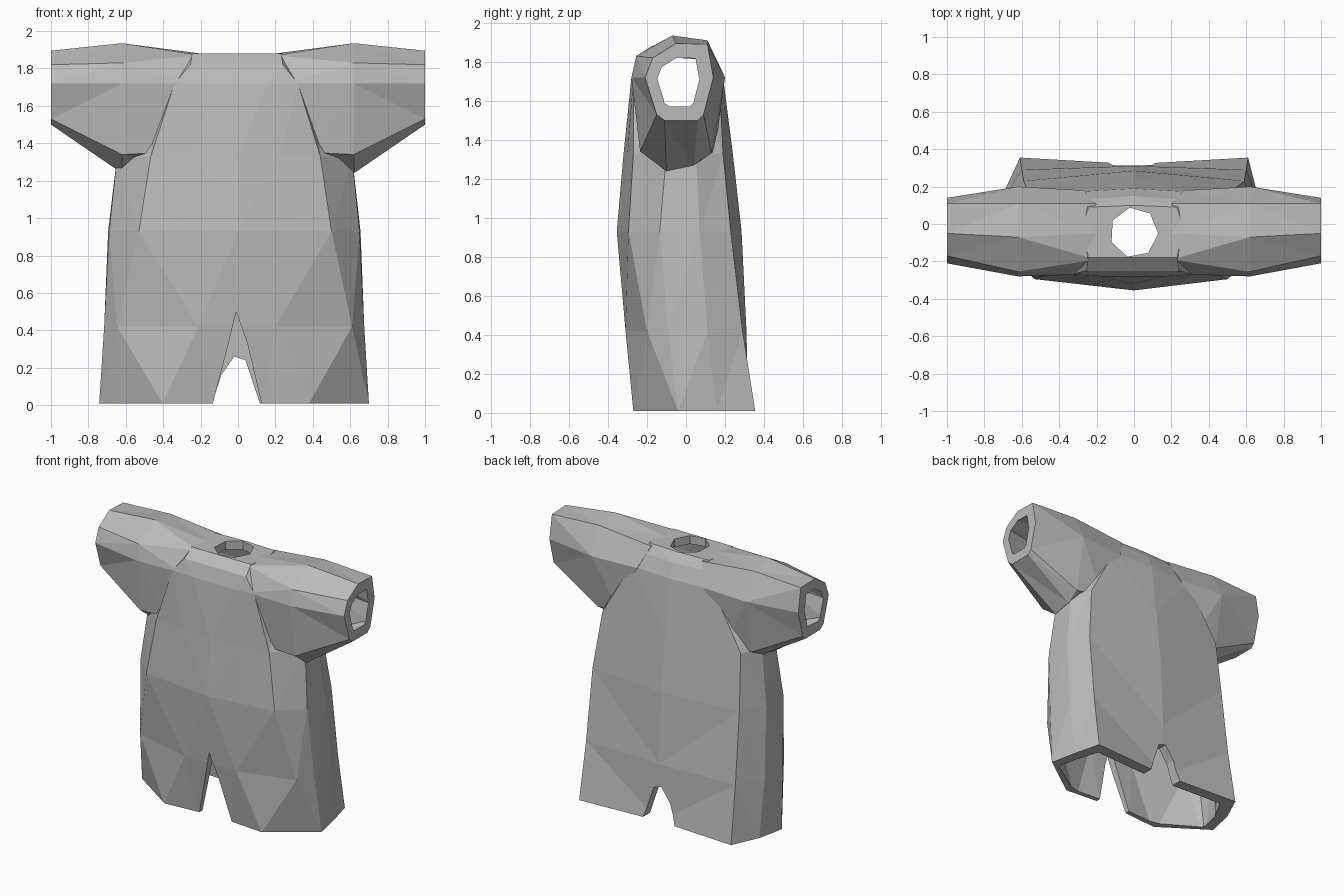
import bpy, bmesh, math

if "Cube" in bpy.data.objects:
    bpy.data.objects.remove(bpy.data.objects["Cube"])

cloth = bpy.data.materials.new("grey cloth")
cloth.diffuse_color = (0.5, 0.5, 0.5, 1)
cloth.use_nodes = True
cloth.node_tree.nodes["Principled BSDF"].inputs["Base Color"].default_value = cloth.diffuse_color


def loft(name, rings):
    """Closed solid skinned through rings of equal point count."""
    bm = bmesh.new()
    vs = [[bm.verts.new(p) for p in r] for r in rings]
    n = len(rings[0])
    for a, b in zip(vs, vs[1:]):
        for i in range(n):
            j = (i + 1) % n
            bm.faces.new((a[i], a[j], b[j], b[i]))
    bm.faces.new(vs[0][::-1])
    bm.faces.new(vs[-1])
    bmesh.ops.triangulate(bm, faces=bm.faces[:])
    bmesh.ops.recalc_face_normals(bm, faces=bm.faces[:])
    me = bpy.data.meshes.new(name)
    bm.to_mesh(me)
    bm.free()
    me.materials.append(cloth)
    ob = bpy.data.objects.new(name, me)
    bpy.context.collection.objects.link(ob)
    return ob


def combine(target, other, op):
    mod = target.modifiers.new(op, 'BOOLEAN')
    mod.operation, mod.solver, mod.object = op, 'EXACT', other
    bpy.context.view_layer.objects.active = target
    bpy.ops.object.modifier_apply(modifier=mod.name)
    bpy.data.objects.remove(other)


# torso half sections: z, then front centre, front middle, front corner,
# side front, side back, back corner, back centre as (x, y)
TORSO = [
    (0.01, [(0, -.25), (.13, -.25), (.38, -.27), (.70, -.04), (.66, .16), (.61, .355), (0, .32)]),
    (0.42, [(0, -.31), (.20, -.31), (.61, -.20), (.675, -.09), (.67, .11), (.60, .29), (0, .31)]),
    (0.93, [(0, -.355), (.25, -.325), (.50, -.295), (.65, -.135), (.655, .07), (.59, .23), (0, .285)]),
    (1.33, [(0, -.32), (.22, -.30), (.44, -.27), (.61, -.10), (.61, .05), (.54, .19), (0, .24)]),
    (1.72, [(0, -.28), (.16, -.28), (.32, -.27), (.40, -.10), (.40, .05), (.32, .17), (0, .19)]),
    (1.82, [(0, -.25), (.12, -.25), (.24, -.25), (.32, -.10), (.32, .04), (.27, .13), (0, .15)]),
    (1.88, [(0, -.18), (.11, -.18), (.23, -.18), (.25, -.08), (.25, .02), (.23, .09), (0, .10)]),
]


def torso(name, sx=1, sy=1, z0=0, z1=0):
    rings = []
    for k, (z, half) in enumerate(TORSO):
        z += z0 if k == 0 else z1 if k == len(TORSO) - 1 else 0
        left = [(-x * (1.06 if y < .2 else 1), y) for x, y in half[-2:0:-1]]
        rings.append([(x * sx, -.03 + (y + .03) * sy, z) for x, y in half + left])
    return loft(name, rings)


# sleeve sections (y, z): shoulder root, widest part, cuff
ROOT = [(-.05, 1.88), (.11, 1.87), (.18, 1.72), (.15, 1.35), (.04, 1.3), (-.1, 1.3), (-.235, 1.35), (-.27, 1.72), (-.19, 1.87)]
WIDE = [(-.07, 1.935), (.11, 1.91), (.20, 1.72), (.13, 1.33), (.04, 1.27), (-.1, 1.24), (-.235, 1.34), (-.28, 1.72), (-.255, 1.83)]
CUFF = [(-.05, 1.895), (.11, 1.89), (.14, 1.72), (.09, 1.53), (.06, 1.50), (-.11, 1.50), (-.15, 1.53), (-.21, 1.72), (-.17, 1.82)]


def shrink(ring, cy, cz, s):
    return [(cy + (y - cy) * s, cz + (z - cz) * s) for y, z in ring]


def sleeve(name, side, inner=False):
    a, b, c = ROOT, WIDE, CUFF
    if inner:
        a, b, c = shrink(a, -.04, 1.62, .74), shrink(b, -.04, 1.62, .74), shrink(c, -.045, 1.705, .6)
    back, end = (.08, 1.02) if inner else (.02, 1)
    rings = [[(.22 - back + max(0, 1.88 - z) * .42, y, z) for y, z in a],
             [(.62, y, z) for y, z in b], [(end, y, z) for y, z in c]]
    return loft(name, [[(x * side, y, z) for x, y, z in r] for r in rings])


# outer garment
tunic = torso("tunic")
for s in (-1, 1):
    combine(tunic, sleeve("sleeve", s), 'UNION')

# hollow interior, open at the hem and cuffs
hollow = torso("hollow", .9, .8, -.1, -.06)
for s in (-1, 1):
    combine(hollow, sleeve("sleeve_hollow", s, True), 'UNION')
combine(tunic, hollow, 'DIFFERENCE')

# neck opening
neck = [[(.13 * math.cos(t), -.045 + .135 * math.sin(t), z)
         for t in (math.radians(100 + i * 360 / 7) for i in range(7))] for z in (1.7, 2.0)]
combine(tunic, loft("neck_cut", neck), 'DIFFERENCE')

# hem slits, taller in front than at the back
slit_front = [[(-.145, y, -.03), (.135, y, -.03), (.05, y, .33), (-.01, y, .5), (-.05, y, .33)] for y in (-.6, 0)]
slit_back = [[(-.15, y, -.03), (.13, y, -.03), (.04, y, .24), (-.02, y, .26), (-.09, y, .16)] for y in (-.05, .6)]
for cut in (slit_front, slit_back):
    combine(tunic, loft("slit_cut", cut), 'DIFFERENCE')
# flat shading throughout
for p in tunic.data.polygons:
    p.use_smooth = False
    p.material_index = 0
